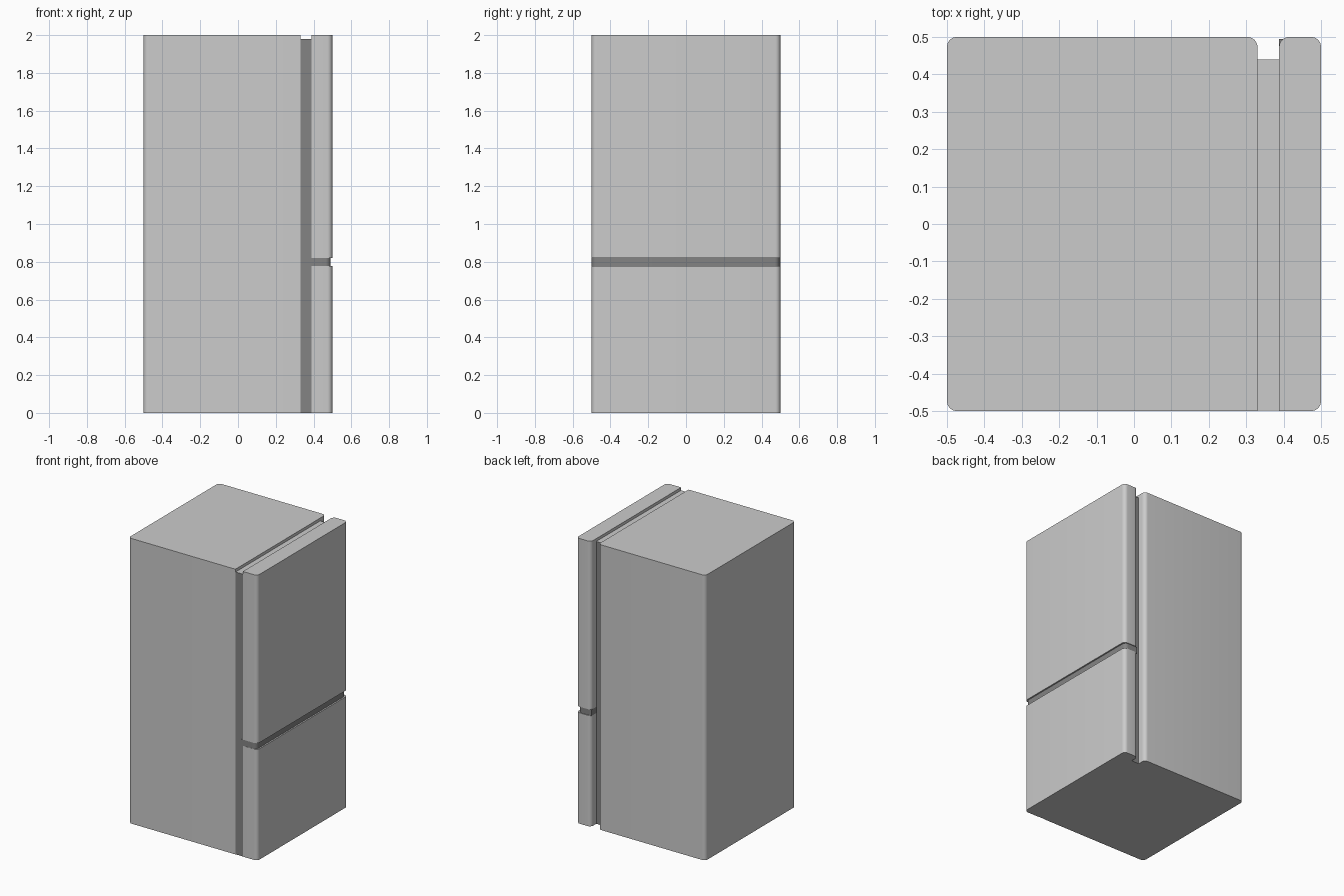
import bpy, bmesh, math
from math import pi

if "Cube" in bpy.data.objects:
    bpy.data.objects.remove(bpy.data.objects["Cube"])

dark = bpy.data.materials.new("dark_trim")
dark.diffuse_color = (0.23, 0.23, 0.23, 1)
dark.use_nodes = True
dark.node_tree.nodes["Principled BSDF"].inputs["Base Color"].default_value = dark.diffuse_color
plain = bpy.data.materials.new("plain_grey")
plain.diffuse_color = (0.8, 0.8, 0.8, 1)
plain.use_nodes = True
plain.node_tree.nodes["Principled BSDF"].inputs["Base Color"].default_value = plain.diffuse_color


def rounded(x0, x1, y0, y1, radii, n=8):
    """Rectangle outline; radii in order front-left, front-right, back-right, back-left."""
    corners = [(x0, y0, 1, 1), (x1, y0, -1, 1), (x1, y1, -1, -1), (x0, y1, 1, -1)]
    pts = []
    for i, ((x, y, sx, sy), r) in enumerate(zip(corners, radii)):
        if r == 0:
            pts.append((x, y))
            continue
        for k in range(n + 1):
            a = pi + i * pi / 2 + k * pi / 2 / n
            pts.append((x + sx * r + r * math.cos(a), y + sy * r + r * math.sin(a)))
    return pts


def prism(name, pts, z0, z1):
    bm = bmesh.new()
    base = bm.faces.new([bm.verts.new((x, y, z0)) for x, y in pts])
    ext = bmesh.ops.extrude_face_region(bm, geom=[base], use_keep_orig=True)
    verts = [v for v in ext["geom"] if isinstance(v, bmesh.types.BMVert)]
    bmesh.ops.translate(bm, verts=verts, vec=(0, 0, z1 - z0))
    bmesh.ops.recalc_face_normals(bm, faces=bm.faces)
    me = bpy.data.meshes.new(name)
    bm.to_mesh(me)
    bm.free()
    ob = bpy.data.objects.new(name, me)
    bpy.context.collection.objects.link(ob)
    bpy.ops.object.select_all(action="DESELECT")
    bpy.context.view_layer.objects.active = ob
    ob.select_set(True)
    bpy.ops.object.shade_smooth_by_angle(angle=math.radians(30))
    return ob


R = 0.027

# Cabinet: rounded everywhere except beside the front seam
prism("cabinet", rounded(-0.5, 0.33, -0.5, 0.5, (R, 0, R, R)), 0, 2)

# Two doors
door = rounded(0.388, 0.5, -0.5, 0.5, (0, R, R, R))
prism("lower_door", door, 0, 0.777)
prism("upper_door", door, 0.82, 2)

# Seal between cabinet and doors: dark sides, grey top
seal = prism("door_seal", rounded(0.33, 0.388, -0.498, 0.44, (0, 0, 0, 0)), 0, 1.98)
seal.data.materials.append(dark)
seal.data.materials.append(plain)
for f in seal.data.polygons:
    if abs(f.normal.z) > 0.9:
        f.material_index = 1

# Recessed strip between the two doors, stepping in behind the seal at the back
strip = rounded(0.388, 0.49, -0.499, 0.495, (0, R, R, 0))[1:]
strip = [(0.34, -0.499)] + strip + [(0.388, 0.44), (0.34, 0.44)]
rail = prism("door_divider", strip, 0.777, 0.82)
rail.data.materials.append(dark)
